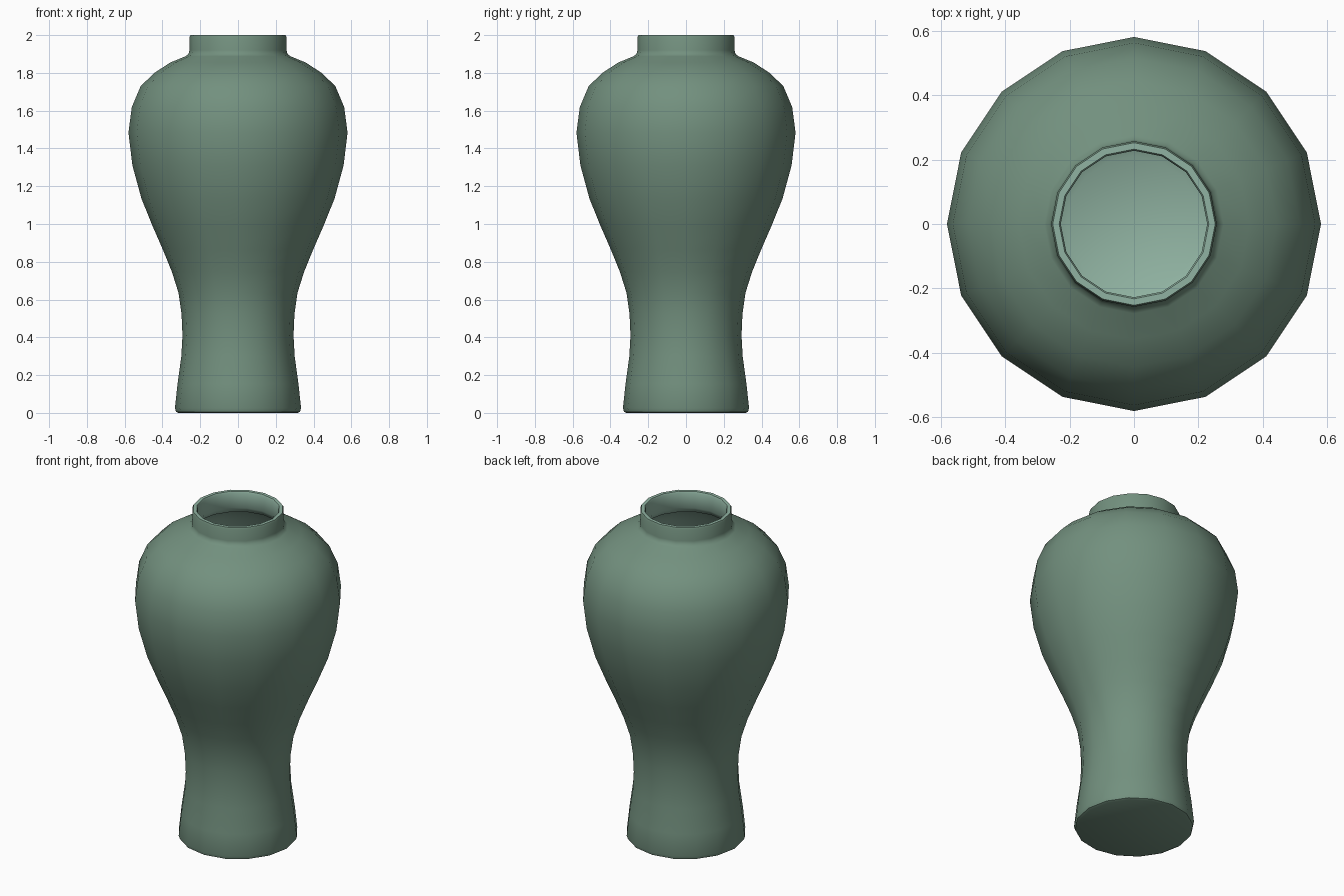
import bpy, bmesh, math

SIDES = 16

def material(name, rgb):
    m = bpy.data.materials.new(name)
    m.diffuse_color = (*rgb, 1)
    return m

# Profiles as (radius, height)
outer = [(0.315, 0.0), (0.328, 0.006), (0.334, 0.025), (0.32, 0.154), (0.30, 0.30),
         (0.294, 0.41), (0.299, 0.525), (0.315, 0.636), (0.350, 0.747),
         (0.396, 0.86), (0.451, 0.986), (0.511, 1.134), (0.559, 1.31),
         (0.58, 1.484), (0.562, 1.62), (0.515, 1.73), (0.443, 1.80),
         (0.358, 1.855), (0.278, 1.888), (0.262, 1.90), (0.257, 1.92),
         (0.257, 1.99), (0.252, 2.0)]
inner = [(0.232, 2.0), (0.227, 1.99), (0.227, 1.90), (0.25, 1.865), (0.335, 1.825),
         (0.418, 1.77), (0.485, 1.705), (0.53, 1.605), (0.547, 1.484),
         (0.527, 1.31), (0.478, 1.14), (0.418, 0.99), (0.362, 0.86),
         (0.317, 0.75), (0.283, 0.636), (0.267, 0.525), (0.262, 0.41),
         (0.267, 0.30), (0.27, 0.15), (0.255, 0.085), (0.21, 0.06)]

# Lathe the closed wall: outside, lip, inside, floor
bm = bmesh.new()
rings = [[bm.verts.new((r * math.cos(2 * math.pi * i / SIDES),
                        r * math.sin(2 * math.pi * i / SIDES), z))
          for i in range(SIDES)] for r, z in outer + inner]
for k, (a, b) in enumerate(zip(rings, rings[1:])):
    for i in range(SIDES):
        j = (i + 1) % SIDES
        f = bm.faces.new((a[i], a[j], b[j], b[i]))
        f.material_index = int(k >= len(outer) - 1)   # lip and inside are paler
bm.faces.new(rings[0][::-1])
bm.faces.new(rings[-1]).material_index = 1

mesh = bpy.data.meshes.new("vase")
bm.to_mesh(mesh)
bm.free()
mesh.materials.append(material("dark celadon glaze", (0.17, 0.28, 0.21)))
mesh.materials.append(material("pale celadon inside", (0.28, 0.45, 0.36)))
vase = bpy.data.objects.new("vase", mesh)
bpy.context.collection.objects.link(vase)

# Smooth body with crisp lip and foot
bpy.context.view_layer.objects.active = vase
vase.select_set(True)
bpy.ops.object.shade_smooth_by_angle(angle=math.radians(40))
